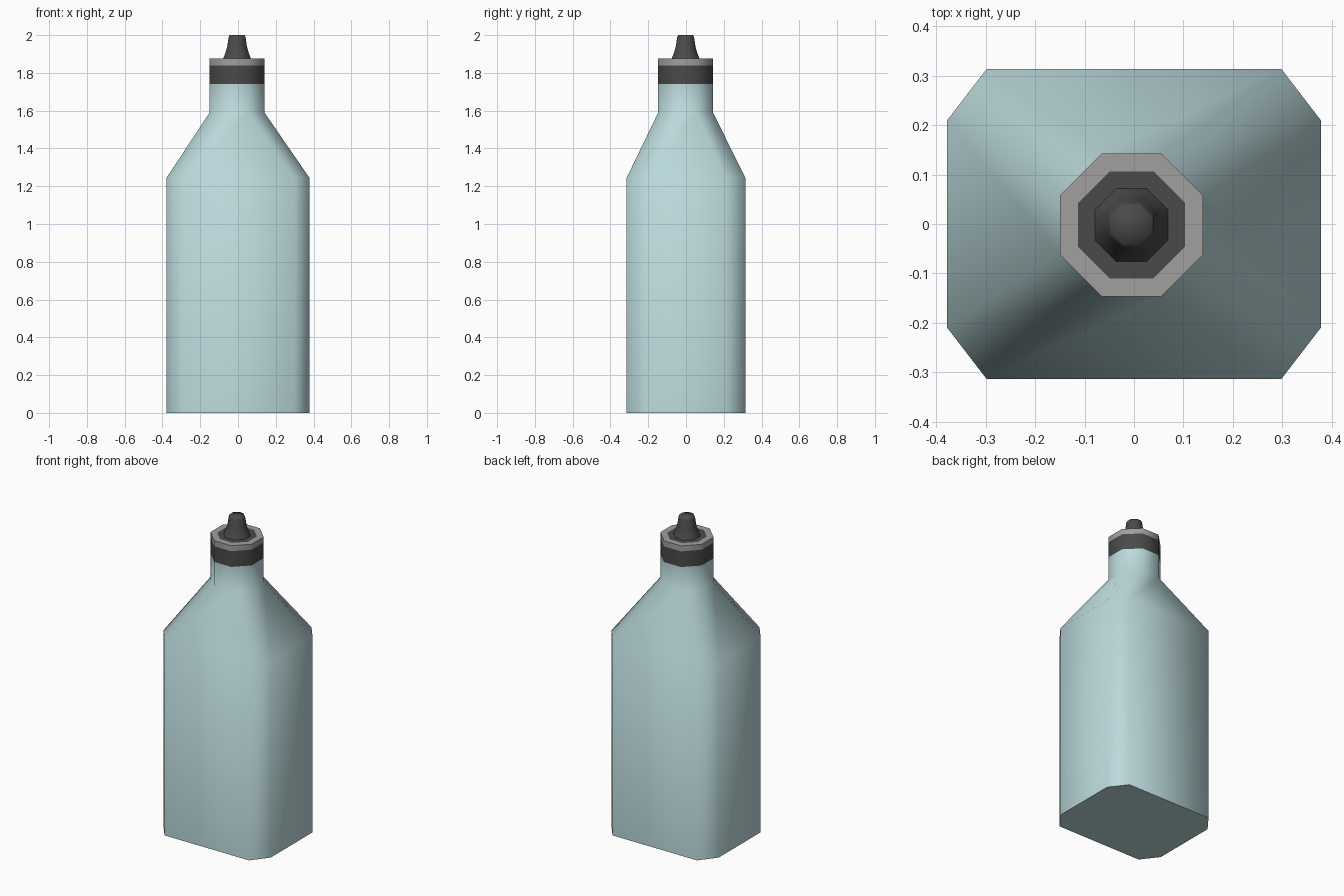
import bpy, bmesh, math

if "Cube" in bpy.data.objects:
    bpy.data.objects.remove(bpy.data.objects["Cube"])


def material(name, rgb):
    m = bpy.data.materials.new(name)
    m.diffuse_color = (*rgb, 1)
    m.use_nodes = True
    m.node_tree.nodes["Principled BSDF"].inputs["Base Color"].default_value = m.diffuse_color
    return m


TEAL = material("pale teal", (0.50, 0.70, 0.715))
DARK = material("charcoal", (0.068, 0.068, 0.068))
GREY = material("light grey", (0.36, 0.35, 0.345))

CX, CY = -0.005, -0.002          # neck axis is slightly off centre
K = math.tan(math.pi / 8)        # regular octagon: half side / apothem


def octagon(z, ax, ay, fx, fy, cx=0.0, cy=0.0):
    """Chamfered rectangle: half sizes ax, ay and half flat lengths fx, fy."""
    pts = [(ax, -fy), (ax, fy), (fx, ay), (-fx, ay),
           (-ax, fy), (-ax, -fy), (-fx, -ay), (fx, -ay)]
    return [(x + cx, y + cy, z) for x, y in pts]


def regular(z, r):
    return octagon(z, r, r, r * K, r * K, CX, CY)


def loft(name, rings, mats, angle, bottom=False, top=False, rule=None):
    """Skin a stack of rings; rule(face centre) picks the material slot."""
    bm = bmesh.new()
    loops = [[bm.verts.new(p) for p in ring] for ring in rings]
    for a, b in zip(loops, loops[1:]):
        for i in range(8):
            j = (i + 1) % 8
            bm.faces.new((a[i], a[j], b[j], b[i]))
    if bottom:
        bm.faces.new(loops[0][::-1])
    if top:
        bm.faces.new(loops[-1])
    if rule:
        for f in bm.faces:
            f.material_index = rule(f.calc_center_median())
    me = bpy.data.meshes.new(name)
    bm.to_mesh(me)
    bm.free()
    for m in mats:
        me.materials.append(m)
    ob = bpy.data.objects.new(name, me)
    bpy.context.collection.objects.link(ob)
    bpy.ops.object.select_all(action='DESELECT')
    ob.select_set(True)
    bpy.context.view_layer.objects.active = ob
    bpy.ops.object.shade_smooth_by_angle(angle=math.radians(angle))
    return ob


# Bottle: chamfered body, sloping shoulder, octagonal neck
loft("bottle",
     [octagon(0, 0.378, 0.314, 0.298, 0.21),
      octagon(1.245, 0.378, 0.314, 0.298, 0.21),
      regular(1.59, 0.145), regular(1.74, 0.145)],
     [TEAL], 65, bottom=True)

# Cap: dark band, grey rim, dark recess painted around the nozzle
loft("cap",
     [regular(1.74, 0.145), regular(1.84, 0.145), regular(1.875, 0.145),
      regular(1.875, 0.108), regular(1.875, 0.06)],
     [DARK, GREY], 50, top=True,
     rule=lambda c: int(c.z > 1.84 and math.hypot(c.x - CX, c.y - CY) > 0.11))

# Nozzle: flared spout
loft("nozzle",
     [regular(z, r) for z, r in ((1.875, 0.074), (1.905, 0.062), (1.94, 0.052),
                                 (1.988, 0.045), (2.0, 0.04))],
     [DARK], 80, top=True)
